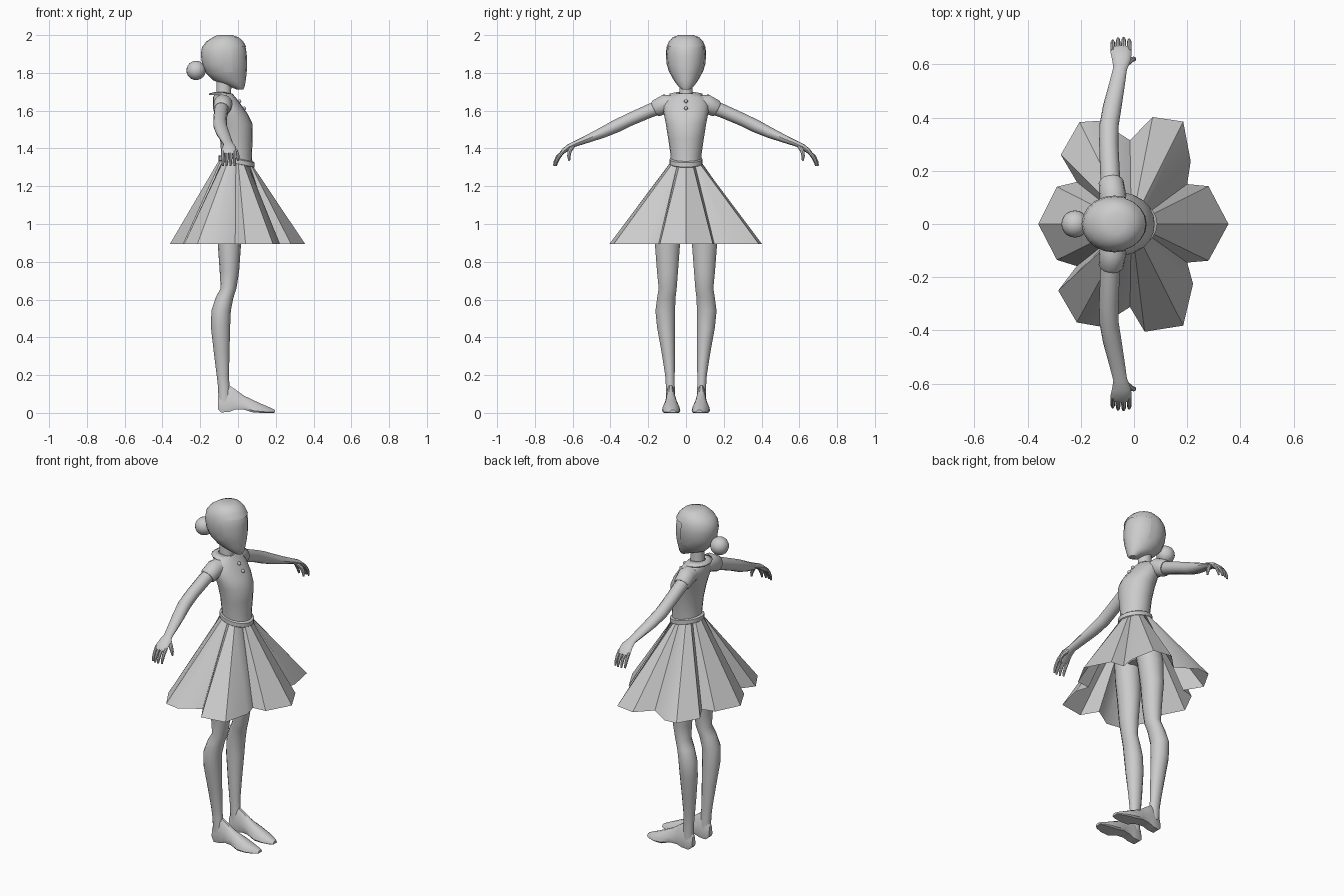
import bpy, bmesh, math
from mathutils import Vector as V


def finish(name, bm, mirror=False):
    bmesh.ops.recalc_face_normals(bm, faces=bm.faces)
    me = bpy.data.meshes.new(name)
    bm.to_mesh(me)
    bm.free()
    ob = bpy.data.objects.new(name, me)
    bpy.context.collection.objects.link(ob)
    if mirror:
        m = ob.modifiers.new("Mirror", 'MIRROR')
        m.use_axis = (False, True, False)
        m.use_mirror_merge = False
    return ob


def skin(loops, caps=True):
    """Bridge closed loops of points into a bmesh."""
    bm = bmesh.new()
    rows = [[bm.verts.new(p) for p in loop] for loop in loops]
    n = len(rows[0])
    for a, b in zip(rows, rows[1:]):
        for i in range(n):
            j = (i + 1) % n
            bm.faces.new((a[i], a[j], b[j], b[i]))
    if caps:
        bm.faces.new(rows[0])
        bm.faces.new(rows[-1])
    return bm


def ellipse(c, u, v, n):
    return [V(c) + V(u) * math.cos(2 * math.pi * i / n) + V(v) * math.sin(2 * math.pi * i / n)
            for i in range(n)]


def level(rows, n=16):
    """Horizontal rings: z, xmin, xmax, y half width, y centre."""
    return [ellipse(((a + b) / 2, yc, z), ((b - a) / 2, 0, 0), (0, w, 0), n)
            for z, a, b, w, yc in rows]


def tube(path, n=10):
    """Rings across a path: x, y, z, radius along x, radius across."""
    pts = [V(p[:3]) for p in path]
    out = []
    for i, p in enumerate(path):
        t = pts[min(i + 1, len(pts) - 1)] - pts[max(i - 1, 0)]
        t.normalize()
        u = (V((1, 0, 0)) - t * t.x).normalized()
        out.append(ellipse(pts[i], u * p[3], t.cross(u) * p[4], n))
    return out


def ball(name, c, r, seg=16):
    bm = bmesh.new()
    bmesh.ops.create_uvsphere(bm, u_segments=seg, v_segments=seg // 2 + 2, radius=r)
    bmesh.ops.translate(bm, verts=bm.verts, vec=c)
    return finish(name, bm)


# Head and hair cap sharing one set of rings
head = [(1.713, -0.01, 0.028, 0.022), (1.73, -0.05, 0.036, 0.042), (1.76, -0.13, 0.041, 0.064),
        (1.80, -0.17, 0.046, 0.086), (1.84, -0.187, 0.048, 0.098), (1.89, -0.194, 0.047, 0.103),
        (1.93, -0.188, 0.042, 0.099), (1.96, -0.165, 0.025, 0.087), (1.983, -0.13, 0.0, 0.066),
        (1.994, -0.105, -0.035, 0.035)]
finish("head", skin(level([r + (0,) for r in head], 20)))
bm = skin(level([(z + 0.006, a - 0.003, b + 0.003, w + 0.004, 0) for z, a, b, w in head], 20))
gone = []
for f in bm.faces:
    c = f.calc_center_median()
    if (c.x > -0.02 and c.z < 1.92) or (c.z < 1.80 and c.x > -0.09) or c.z < 1.75:
        gone.append(f)
bmesh.ops.delete(bm, geom=gone, context='FACES')
finish("hair", bm)
ball("hair_bun", (-0.222, 0, 1.813), 0.051, 20)

# Neck and bodice
finish("neck", skin(level([(1.64, -0.12, -0.03, 0.042, 0), (1.69, -0.115, -0.036, 0.036, 0),
                           (1.78, -0.115, -0.035, 0.036, 0)], 14)))
finish("bodice", skin(level([(1.31, -0.092, 0.078, 0.080, 0), (1.36, -0.088, 0.073, 0.081, 0),
                             (1.45, -0.095, 0.078, 0.094, 0), (1.53, -0.110, 0.077, 0.107, 0),
                             (1.58, -0.122, 0.053, 0.117, 0), (1.63, -0.132, 0.018, 0.122, 0),
                             (1.67, -0.132, -0.012, 0.105, 0), (1.69, -0.122, -0.03, 0.06, 0)], 20)))

# Collar: open strip around the neck with two front points
bm = bmesh.new()
rows = []
for i in range(17):
    a = math.radians(14 + (360 - 28) * i / 16)
    ca, sa = math.cos(a), math.sin(a)
    front = max(0, ca)
    inner = (-0.077 + 0.045 * ca, 0.042 * sa, 1.70 - 0.012 * front)
    outer = (-0.077 + (0.077 + 0.008 * front) * ca, 0.088 * sa, 1.69 - 0.05 * front)
    rows.append((bm.verts.new(inner), bm.verts.new(outer)))
for a, b in zip(rows, rows[1:]):
    bm.faces.new((a[0], a[1], b[1], b[0]))
collar = finish("collar", bm)
s = collar.modifiers.new("Solidify", 'SOLIDIFY')
s.thickness = 0.008

for i, (x, z) in enumerate([(0.008, 1.65), (0.033, 1.612)]):
    ball("button_%d" % (i + 1), (x, 0, z), 0.010, 10)

# Belt, dipping toward the front
finish("belt", skin([[p + V((0, 0, -0.19 * (p.x + 0.01))) for p in loop]
                     for loop in level([(1.315, -0.098, 0.083, 0.083, 0), (1.32, -0.104, 0.088, 0.088, 0),
                                        (1.343, -0.104, 0.088, 0.088, 0), (1.348, -0.096, 0.08, 0.082, 0)], 20)]))

# Skirt: flared sheet with six petal folds, three points and a valley each
hem = [(0.28, -0.138), (0.355, 0), (0.28, 0.142), (0.20, 0.15),
       (0.213, 0.236), (0.185, 0.385), (0.07, 0.402), (-0.015, 0.315),
       (-0.13, 0.388), (-0.205, 0.383), (-0.275, 0.26), (-0.215, 0.158),
       (-0.29, 0.14), (-0.36, 0), (-0.29, -0.135), (-0.215, -0.158),
       (-0.285, -0.25), (-0.215, -0.37), (-0.13, -0.385), (-0.015, -0.312),
       (0.04, -0.405), (0.185, -0.382), (0.222, -0.225), (0.20, -0.145)]
waist = []
for x, y in hem:
    a = math.atan2(y, x + 0.01)
    wx = -0.01 + 0.088 * math.cos(a)
    waist.append((wx, 0.083 * math.sin(a), 1.325 - 0.19 * (wx + 0.01)))
finish("skirt", skin([waist, [(x, y, 0.895) for x, y in hem]], caps=False))

# Short sleeves
finish("sleeve", skin(tube([(-0.075, 0.06, 1.635, 0.05, 0.048), (-0.08, 0.11, 1.635, 0.05, 0.052),
                            (-0.086, 0.158, 1.612, 0.047, 0.046),
                            (-0.087, 0.166, 1.608, 0.040, 0.039)], 14)), True)

# Arms with palm
finish("arm", skin(tube([(-0.085, 0.12, 1.625, 0.038, 0.038), (-0.09, 0.19, 1.60, 0.037, 0.036),
                         (-0.095, 0.30, 1.552, 0.036, 0.034), (-0.094, 0.37, 1.518, 0.036, 0.034),
                         (-0.082, 0.44, 1.485, 0.035, 0.029), (-0.065, 0.52, 1.451, 0.030, 0.021),
                         (-0.052, 0.585, 1.425, 0.026, 0.015), (-0.047, 0.62, 1.408, 0.036, 0.015),
                         (-0.049, 0.65, 1.385, 0.040, 0.013), (-0.05, 0.664, 1.37, 0.036, 0.009)], 12)), True)

# Fingers and thumb
for i, (x, d) in enumerate([(-0.080, -0.008), (-0.060, 0), (-0.039, 0.002), (-0.018, -0.004)]):
    finish("finger_%d" % (i + 1), skin(tube([
        (x, 0.65, 1.385, 0.009, 0.009), (x, 0.679 + d, 1.355, 0.009, 0.009),
        (x, 0.691 + d, 1.33, 0.008, 0.008), (x, 0.697 + d, 1.308, 0.005, 0.005)], 8)), True)
finish("thumb", skin(tube([(-0.035, 0.60, 1.412, 0.014, 0.012), (-0.012, 0.617, 1.385, 0.012, 0.011),
                           (-0.001, 0.62, 1.358, 0.010, 0.009), (0.0, 0.618, 1.335, 0.005, 0.005)], 8)), True)

# Legs
finish("leg", skin(level([(1.17, -0.105, 0.06, 0.07, 0.075), (1.02, -0.108, 0.035, 0.072, 0.095),
                          (0.89, -0.107, 0.016, 0.068, 0.098), (0.75, -0.097, 0.006, 0.057, 0.098),
                          (0.66, -0.092, -0.008, 0.049, 0.097), (0.61, -0.118, -0.024, 0.050, 0.104),
                          (0.54, -0.141, -0.038, 0.053, 0.110), (0.45, -0.143, -0.042, 0.048, 0.106),
                          (0.32, -0.128, -0.045, 0.036, 0.094), (0.20, -0.113, -0.048, 0.026, 0.085),
                          (0.14, -0.106, -0.045, 0.024, 0.083), (0.06, -0.103, -0.04, 0.026, 0.081)], 14)), True)
finish("hips", skin(level([(1.06, -0.08, 0.02, 0.06, 0), (1.11, -0.11, 0.05, 0.125, 0),
                           (1.2, -0.105, 0.07, 0.115, 0), (1.32, -0.09, 0.075, 0.078, 0)], 16)))

# Shoes: flat-soled sections along x with an arched instep
loops = []
for x, lo, hi, w, yc in [(-0.107, 0.02, 0.085, 0.016, 0.08), (-0.088, 0.002, 0.13, 0.027, 0.08),
                         (-0.045, 0.006, 0.145, 0.029, 0.081), (-0.015, 0.018, 0.125, 0.031, 0.081),
                         (0.03, 0.018, 0.092, 0.038, 0.08), (0.08, 0.002, 0.068, 0.049, 0.079),
                         (0.13, 0.0, 0.045, 0.046, 0.077), (0.175, 0.0, 0.026, 0.032, 0.073),
                         (0.195, 0.001, 0.016, 0.018, 0.07)]:
    h = hi - lo
    loops.append([(x, yc + w * s, lo + h * t) for s, t in
                  [(-0.85, 0), (0.85, 0), (1, 0.15), (0.9, 0.45), (0.6, 0.85), (0.25, 1),
                   (-0.25, 1), (-0.6, 0.85), (-0.9, 0.45), (-1, 0.15)]])
finish("shoe", skin(loops), True)

# Smooth shading with crisp folds
bpy.ops.object.select_all(action='SELECT')
bpy.context.view_layer.objects.active = collar
bpy.ops.object.shade_smooth_by_angle(angle=math.radians(35))
